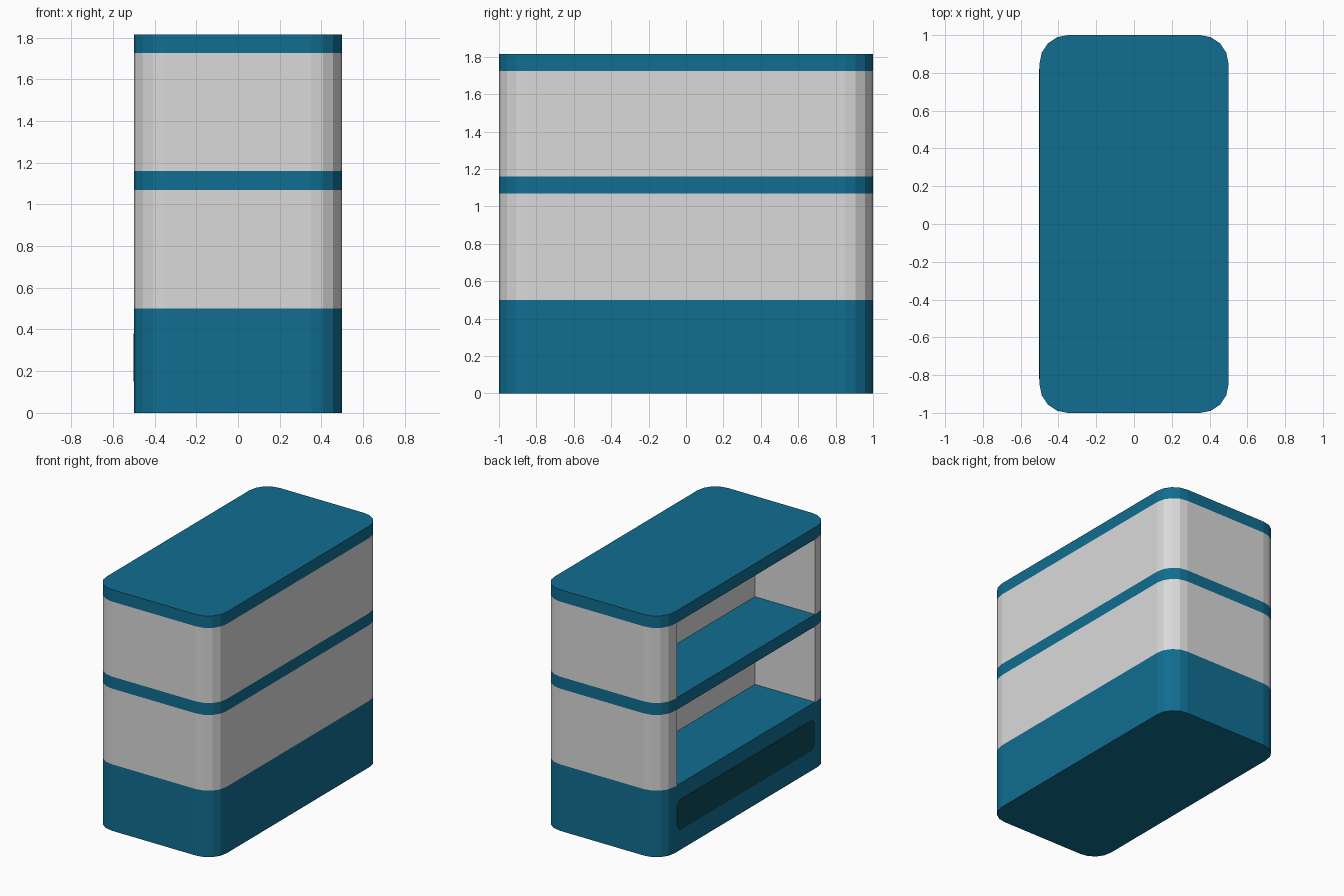
import bpy, bmesh, math

if "Cube" in bpy.data.objects:
    bpy.data.objects.remove(bpy.data.objects["Cube"])

HX, HY, R, SEG = 0.5, 1.0, 0.15, 4      # half sizes, corner radius, corner sides
OPEN_Y, BACK_X = 0.82, 0.0              # bay opening half width, back wall position


def material(name, rgb):
    m = bpy.data.materials.new(name)
    m.diffuse_color = (*rgb, 1.0)
    m.use_nodes = True
    m.node_tree.nodes["Principled BSDF"].inputs["Base Color"].default_value = m.diffuse_color
    return m


blue = material("teal blue", (0.005, 0.155, 0.285))
grey = material("light grey", (0.70, 0.70, 0.70))
dark = material("dark teal", (0.003, 0.066, 0.095))


def rounded_outline(hx, hy, r, seg):
    """Counter-clockwise rounded rectangle starting at the lower left (-x) side."""
    pts = []
    for k, (sx, sy) in enumerate([(-1, -1), (1, -1), (1, 1), (-1, 1)]):
        for i in range(seg + 1):
            a = math.pi + (k + i / seg) * math.pi / 2
            pts.append((sx * (hx - r) + r * math.cos(a),
                        sy * (hy - r) + r * math.sin(a)))
    return pts


def prism(name, bottom, top, mat, caps=True):
    """Flat-shaded solid between two matching loops of 3D points."""
    bm = bmesh.new()
    lo = [bm.verts.new(p) for p in bottom]
    hi = [bm.verts.new(p) for p in top]
    n = len(lo)
    for i in range(n):
        j = (i + 1) % n
        bm.faces.new((lo[i], lo[j], hi[j], hi[i]))
    if caps:
        bm.faces.new(lo[::-1])
        bm.faces.new(hi)
    me = bpy.data.meshes.new(name)
    bm.to_mesh(me)
    bm.free()
    me.materials.append(mat)
    ob = bpy.data.objects.new(name, me)
    bpy.context.collection.objects.link(ob)
    return ob


def slab(name, outline, z0, z1, mat, caps=True):
    return prism(name, [(x, y, z0) for x, y in outline],
                 [(x, y, z1) for x, y in outline], mat, caps)


outline = rounded_outline(HX, HY, R, SEG)
# C-shaped wall profile, open towards -x
bay = outline + [(-HX, OPEN_Y), (BACK_X, OPEN_Y), (BACK_X, -OPEN_Y), (-HX, -OPEN_Y)]

# Solid blue base, shelf and top
slab("base", outline, 0.0, 0.5, blue)
slab("shelf", outline, 1.07, 1.16, blue)
slab("top", outline, 1.725, 1.815, blue)

# Grey walls with open bays
slab("lower_bay_walls", bay, 0.5, 1.07, grey, caps=False)
slab("upper_bay_walls", bay, 1.16, 1.725, grey, caps=False)

# Dark rounded kick panel on the open side of the base
panel = rounded_outline(OPEN_Y, 0.115, 0.05, SEG)
prism("base_panel", [(-0.498, -u, 0.265 + v) for u, v in panel],
      [(-0.502, -u, 0.265 + v) for u, v in panel], dark)
